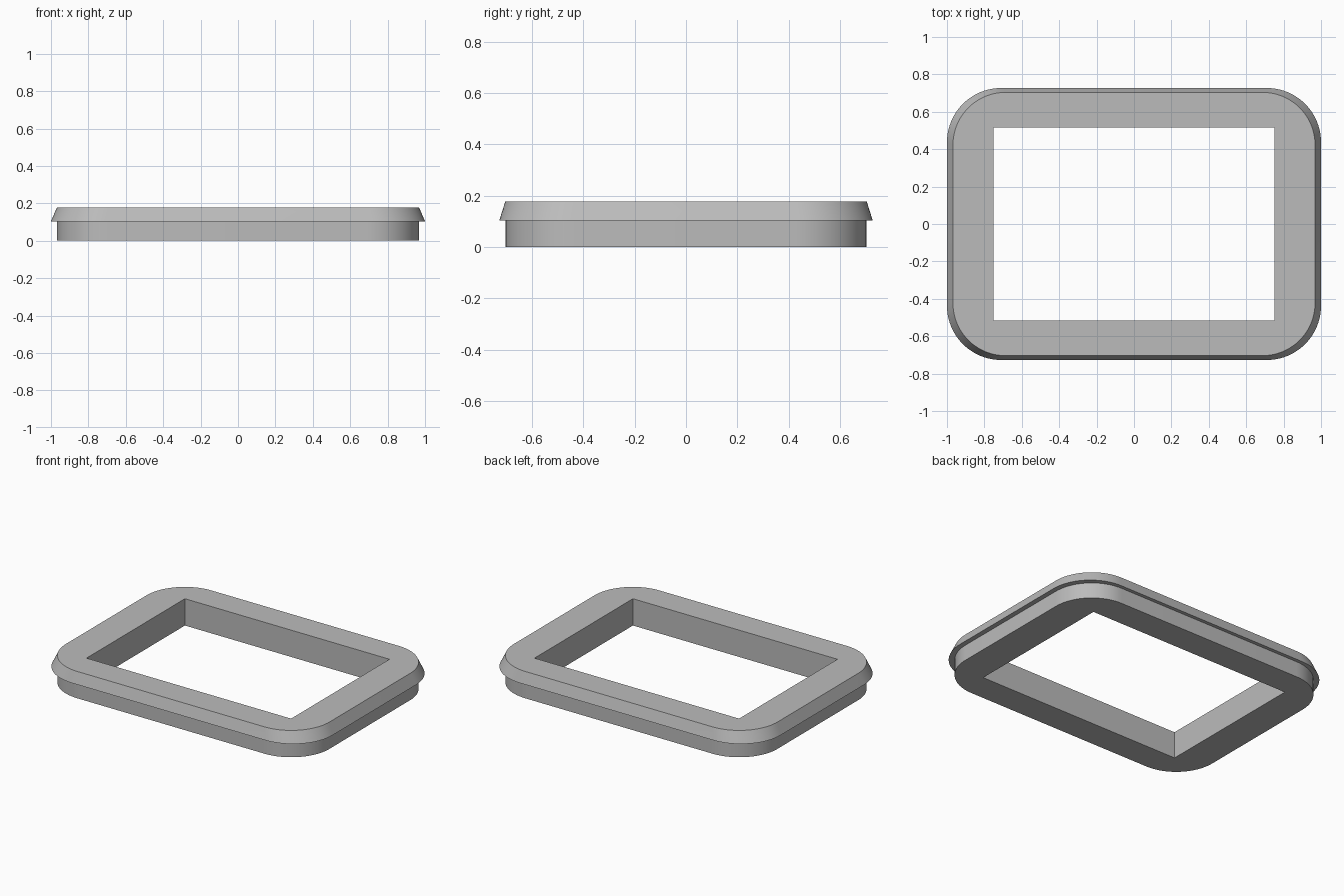
import bpy, bmesh, math

cube = bpy.data.objects.get("Cube")
if cube:
    bpy.data.objects.remove(cube, do_unlink=True)

GREY = (0.5, 0.5, 0.5, 1)
mat = bpy.data.materials.new("plain grey")
mat.use_nodes = True
mat.diffuse_color = GREY
mat.node_tree.nodes["Principled BSDF"].inputs["Base Color"].default_value = GREY

HALF_X, HALF_Y, RADIUS = 1.0, 0.727, 0.29
HOLE_X, HOLE_Y = 0.751, 0.516
INSET = 0.968            # scale of the body and top edge against the lip
LEDGE, TOP = 0.104, 0.178
STEPS = 20               # segments per rounded corner
SIGNS = [(1, 1), (-1, 1), (-1, -1), (1, -1)]

bm = bmesh.new()


def rounded_ring(scale, z):
    """Rounded rectangle, counter-clockwise from the +x +y corner."""
    ring = []
    for corner, (sx, sy) in enumerate(SIGNS):
        for i in range(STEPS + 1):
            a = math.pi / 2 * (corner + i / STEPS)
            x = sx * (HALF_X - RADIUS) + RADIUS * math.cos(a)
            y = sy * (HALF_Y - RADIUS) + RADIUS * math.sin(a)
            ring.append(bm.verts.new((x * scale, y * scale, z)))
    return ring


def hole_ring(z):
    return [bm.verts.new((sx * HOLE_X, sy * HOLE_Y, z)) for sx, sy in SIGNS]


def bridge(low, high):
    n = len(low)
    for i in range(n):
        j = (i + 1) % n
        bm.faces.new((low[i], low[j], high[j], high[i]))


def cap(outer, hole):
    """Flat frame: a fan at each corner and a quad along each side."""
    n = len(outer)
    for c in range(4):
        start = c * (STEPS + 1)
        for i in range(start, start + STEPS):
            bm.faces.new((outer[i], outer[i + 1], hole[c]))
        end = start + STEPS
        d = (c + 1) % 4
        bm.faces.new((outer[end], outer[(end + 1) % n], hole[d], hole[c]))


# Body wall, overhanging ledge and sloping lip
rings = [rounded_ring(INSET, 0), rounded_ring(INSET, LEDGE),
         rounded_ring(1, LEDGE), rounded_ring(INSET, TOP)]
for low, high in zip(rings, rings[1:]):
    bridge(low, high)

# Rectangular opening, top and underside
hole_low, hole_high = hole_ring(0), hole_ring(TOP)
bridge(hole_low, hole_high)
cap(rings[0], hole_low)
cap(rings[-1], hole_high)
bmesh.ops.recalc_face_normals(bm, faces=bm.faces)

mesh = bpy.data.meshes.new("frame")
bm.to_mesh(mesh)
bm.free()
mesh.materials.append(mat)
frame = bpy.data.objects.new("frame", mesh)
bpy.context.collection.objects.link(frame)

bpy.ops.object.select_all(action="DESELECT")
frame.select_set(True)
bpy.context.view_layer.objects.active = frame
bpy.ops.object.shade_smooth_by_angle(angle=math.radians(30))
